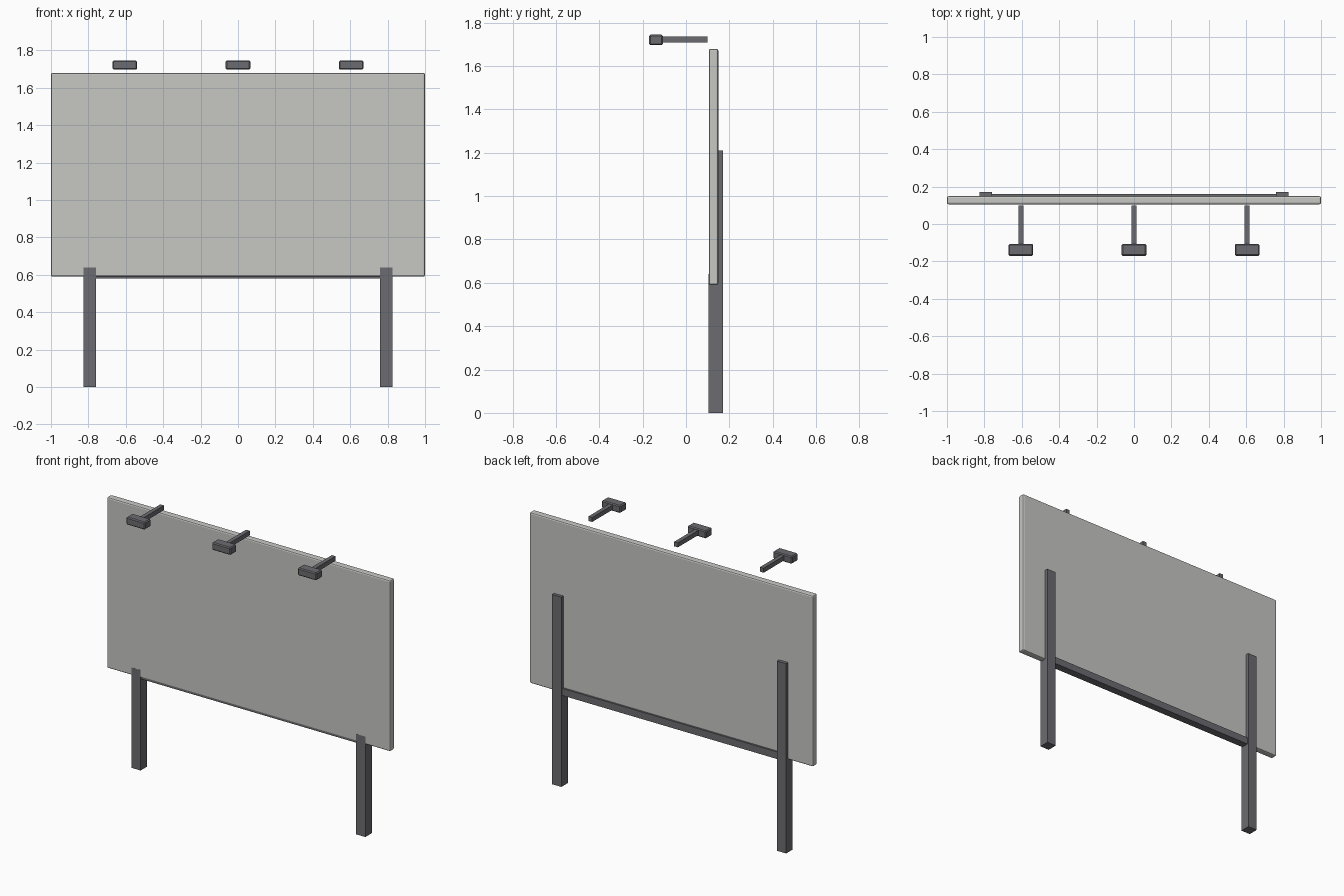
import bpy, bmesh

if "Cube" in bpy.data.objects:
    bpy.data.objects.remove(bpy.data.objects["Cube"])


def material(name, rgb):
    m = bpy.data.materials.new(name)
    m.diffuse_color = (*rgb, 1.0)
    m.use_nodes = True
    m.node_tree.nodes["Principled BSDF"].inputs["Base Color"].default_value = m.diffuse_color
    return m


PANEL = material("light grey", (0.57, 0.57, 0.55))
FRAME = material("dark grey metal", (0.15, 0.15, 0.165))


def box(name, mat, x, y, z, bevel=0.0, segments=1):
    """Box from (min, max) ranges, with optional bevelled edges."""
    bm = bmesh.new()
    bmesh.ops.create_cube(bm, size=1.0)
    for v in bm.verts:
        for i, (lo, hi) in enumerate((x, y, z)):
            v.co[i] = hi if v.co[i] > 0 else lo
    if bevel:
        bmesh.ops.bevel(bm, geom=bm.edges[:], offset=bevel, segments=segments,
                        profile=0.5, affect='EDGES')
    me = bpy.data.meshes.new(name)
    bm.to_mesh(me)
    bm.free()
    me.materials.append(mat)
    ob = bpy.data.objects.new(name, me)
    bpy.context.collection.objects.link(ob)
    return ob


def post(name, x):
    """Post with a thick foot and a thin upper strap behind the board."""
    profile = [(0.1045, 0), (0.17, 0), (0.17, 1.21), (0.147, 1.21),
               (0.147, 0.64), (0.1045, 0.64)]
    bm = bmesh.new()
    face = bm.faces.new([bm.verts.new((x - 0.0325, y, z)) for y, z in profile])
    ext = bmesh.ops.extrude_face_region(bm, geom=[face])
    moved = [g for g in ext["geom"] if isinstance(g, bmesh.types.BMVert)]
    bmesh.ops.translate(bm, verts=moved, vec=(0.065, 0, 0))
    bmesh.ops.recalc_face_normals(bm, faces=bm.faces[:])
    me = bpy.data.meshes.new(name)
    bm.to_mesh(me)
    bm.free()
    me.materials.append(FRAME)
    bpy.context.collection.objects.link(bpy.data.objects.new(name, me))


# Board
box("board", PANEL, (-1, 1), (0.105, 0.149), (0.59, 1.68), 0.009, 2)

# Posts and the rail between them
for side, x in (("left", -0.793), ("right", 0.793)):
    post(side + "_post", x)
box("bottom_rail", FRAME, (-0.77, 0.77), (0.112, 0.161), (0.58, 0.625))

# Three lamps on arms above the board
for side, x in (("left", -0.605), ("middle", 0.0), ("right", 0.605)):
    box(side + "_lamp_arm", FRAME, (x - 0.013, x + 0.013), (-0.12, 0.10), (1.708, 1.737))
    box(side + "_lamp_head", FRAME, (x - 0.066, x + 0.066), (-0.17, -0.107),
        (1.697, 1.745), 0.006)
